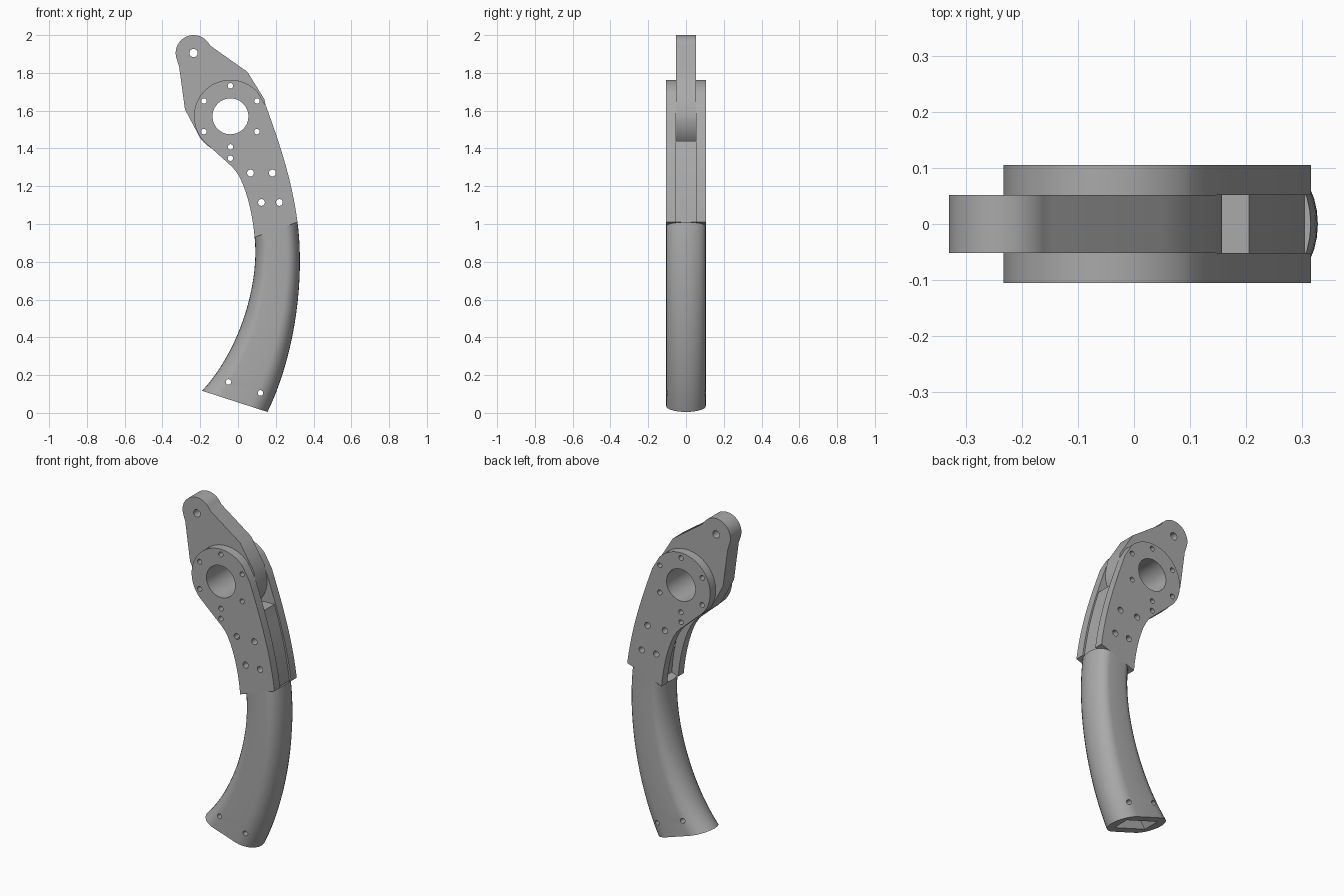
import bpy, bmesh, math
from mathutils import Vector
from mathutils.geometry import interpolate_bezier

old = bpy.data.objects.get("Cube")
if old:
    bpy.data.objects.remove(old, do_unlink=True)

grey = bpy.data.materials.new("plain_grey")
grey.use_nodes = True
colour = (0.4, 0.4, 0.4, 1)
grey.diffuse_color = colour
grey.node_tree.nodes["Principled BSDF"].inputs["Base Color"].default_value = colour

HUB = Vector((-0.04, 1.57))
TIP = Vector((-0.235, 1.905))
HALF = 0.105     # half thickness of the whole body
SLOT = 0.052     # half thickness of the arm slot


def finish(name, bm):
    bmesh.ops.recalc_face_normals(bm, faces=bm.faces)
    mesh = bpy.data.meshes.new(name)
    bm.to_mesh(mesh)
    bm.free()
    ob = bpy.data.objects.new(name, mesh)
    bpy.context.collection.objects.link(ob)
    mesh.materials.append(grey)
    return ob


def loft(name, rings):
    """Skin a list of equal rings and cap both ends."""
    bm = bmesh.new()
    rows = [[bm.verts.new(p) for p in ring] for ring in rings]
    n = len(rows[0])
    for a, b in zip(rows, rows[1:]):
        for i in range(n):
            j = (i + 1) % n
            bm.faces.new((a[i], a[j], b[j], b[i]))
    bm.faces.new(rows[0])
    bm.faces.new(rows[-1])
    return finish(name, bm)


def plate(name, outline, y0, y1):
    return loft(name, [[(p[0], y, p[1]) for p in outline] for y in (y0, y1)])


def arc(centre, r, a0, a1, n=24):
    angles = [math.radians(a0 + (a1 - a0) * i / n) for i in range(n + 1)]
    return [centre + r * Vector((math.cos(a), math.sin(a))) for a in angles]


def curve(a, b, c, d, n=12):
    return [p.to_2d() for p in interpolate_bezier(*[Vector((*q, 0)) for q in (a, b, c, d)], n)]


def cut(ob, cutter):
    mod = ob.modifiers.new("cut", "BOOLEAN")
    mod.operation = "DIFFERENCE"
    mod.solver = "EXACT"
    mod.object = cutter
    bpy.context.view_layer.objects.active = ob
    bpy.ops.object.modifier_apply(modifier=mod.name)


# Pivoting arm: rounded tip, tapered web, round hub
arm = plate("pivot_arm",
            arc(TIP, 0.095, 40, 198) + [(-0.312, 1.835), (-0.281, 1.607)]
            + arc(HUB, 0.197, 215, 360, 32) + [(0.14, 1.66), (0.05, 1.805), (-0.145, 1.943)],
            -SLOT, SLOT)

# Side plates: ring around the hub, curved shank below
outer_edge = curve((0.15, 1.62), (0.215, 1.44), (0.285, 1.24), (0.315, 1.01))
inner_edge = curve((0.088, 0.93), (0.075, 1.08), (0.03, 1.25), (-0.034, 1.305), 10)
shank = arc(HUB, 0.193, 225, 42, 40) + outer_edge + inner_edge
plates = [plate("side_plate_" + side, shank, s * SLOT, s * HALF)
          for side, s in (("front", -1), ("back", 1))]

# Tongue between the plates, hollowed to clear the hub
tongue = plate("centre_tongue",
               arc(HUB, 0.215, -70, -38, 12) + [(0.205, 1.44)]
               + curve((0.207, 1.43), (0.25, 1.3), (0.285, 1.16), (0.304, 1.01), 8)
               + curve((0.13, 0.945), (0.12, 1.1), (0.09, 1.2), (0.05, 1.3), 8),
               -SLOT, SLOT)

# Curved grip with rounded long edges
STEPS = 28
back_line = curve((0.315, 1.01), (0.355, 0.70), (0.30, 0.30), (0.156, 0.005), STEPS)
front_line = curve((0.088, 0.93), (0.115, 0.67), (0.0, 0.32), (-0.19, 0.117), STEPS)


def grip_ring(inner, outer, n=14):
    axis = outer - inner
    depth = 0.28
    ring = []
    for end, base in ((1, 1 - depth), (-1, depth)):
        for i in range(n + 1):
            a = math.pi * (i / n - 0.5)
            p = inner + axis * (base + end * depth * math.cos(a))
            ring.append((p.x, end * HALF * math.sin(a), p.y))
    return ring


grip = loft("grip", [grip_ring(i, o) for i, o in zip(front_line, back_line)])

# Rectangular cavity open at the bottom of the grip
cavity_rings = []
for i, o in list(zip(front_line, back_line))[8:]:
    a, b = i.lerp(o, 0.2), i.lerp(o, 0.82)
    cavity_rings.append([(p.x, y, p.y) for p, y in
                         ((a, -SLOT), (b, -SLOT), (b, SLOT), (a, SLOT))])
cavity_rings.append([(x - 0.05, y, z - 0.1) for x, y, z in cavity_rings[-1]])
cavity = loft("cavity_cutter", cavity_rings)
cavity.hide_render = True
cut(grip, cavity)

# Bore and screw holes, all running front to back
holes = [(HUB, 0.095, 64), (TIP, 0.022, 24)]
holes += [(p, 0.0145, 20) for p in arc(HUB, 0.162, 30, 330, 5)]
holes += [(Vector(p), 0.018, 20) for p in
          ((0.066, 1.27), (0.182, 1.27), (0.124, 1.114), (0.219, 1.114))]
holes += [(Vector(p), 0.0145, 20) for p in ((-0.04, 1.348), (-0.05, 0.164), (0.119, 0.106))]
drills = [plate("hole_cutter", arc(c, r, 0, 360 - 360 / n, n - 1), -0.3, 0.3)
          for c, r, n in holes]
parts = [arm, tongue, grip] + plates
for drill, (c, r, n) in zip(drills, holes):
    drill.hide_render = True
    for part in parts:
        box = [Vector((v[0], v[2])) for v in part.bound_box]
        if (min(b.x for b in box) < c.x + r and max(b.x for b in box) > c.x - r
                and min(b.y for b in box) < c.y + r and max(b.y for b in box) > c.y - r):
            cut(part, drill)
for helper in drills + [cavity]:
    bpy.data.objects.remove(helper, do_unlink=True)

# Smooth curved walls, crisp plate edges
bpy.ops.object.select_all(action="DESELECT")
for part in parts:
    part.select_set(True)
bpy.context.view_layer.objects.active = arm
bpy.ops.object.shade_smooth_by_angle(angle=math.radians(30))
